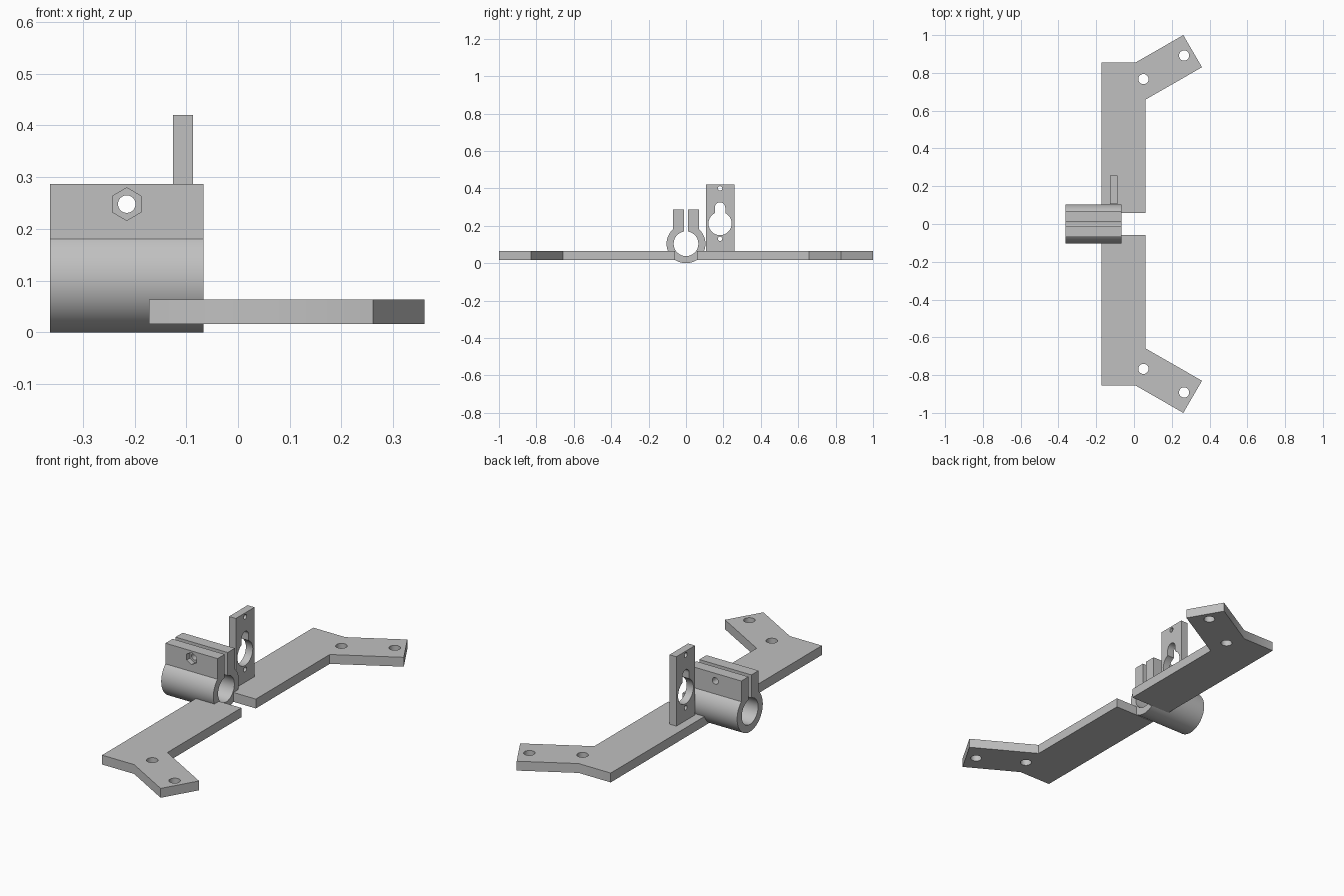
import bpy, bmesh
from math import sin, cos, radians, asin, sqrt, degrees
from mathutils import Vector

cube = bpy.data.objects.get("Cube")
if cube:
    bpy.data.objects.remove(cube, do_unlink=True)

grey = bpy.data.materials.new("plain grey")
grey.use_nodes = True
colour = (0.53, 0.53, 0.53, 1)
grey.diffuse_color = colour
grey.node_tree.nodes["Principled BSDF"].inputs["Base Color"].default_value = colour


def arc(cx, cy, r, start=0, end=360, n=48):
    """Points along an arc; a full turn leaves out the repeated last point."""
    last = n if end - start >= 360 else n + 1
    angles = [radians(start + (end - start) * i / n) for i in range(last)]
    return [(cx + r * cos(a), cy + r * sin(a)) for a in angles]


def prism(name, outline, axis, low, high):
    """Extrude a 2D outline along an axis between two positions."""
    def place(p, d):
        a, b = p
        return {"X": (d, a, b), "Y": (a, d, b), "Z": (a, b, d)}[axis]
    bm = bmesh.new()
    face = bm.faces.new([bm.verts.new(place(p, low)) for p in outline])
    new = bmesh.ops.extrude_face_region(bm, geom=[face])["geom"]
    shift = Vector(place((0, 0), high - low))
    bmesh.ops.translate(bm, vec=shift, verts=[g for g in new if isinstance(g, bmesh.types.BMVert)])
    bmesh.ops.recalc_face_normals(bm, faces=bm.faces)
    mesh = bpy.data.meshes.new(name)
    bm.to_mesh(mesh)
    bm.free()
    mesh.materials.append(grey)
    obj = bpy.data.objects.new(name, mesh)
    bpy.context.collection.objects.link(obj)
    return obj


def activate(obj):
    bpy.ops.object.select_all(action="DESELECT")
    obj.select_set(True)
    bpy.context.view_layer.objects.active = obj


def cut(obj, outline, axis, low, high):
    """Cut a prism-shaped opening out of a part."""
    cutter = prism("cutter", outline, axis, low, high)
    cutter.hide_render = True
    mod = obj.modifiers.new("opening", "BOOLEAN")
    mod.operation, mod.solver, mod.object = "DIFFERENCE", "EXACT", cutter
    activate(obj)
    bpy.ops.object.modifier_apply(modifier=mod.name)
    bpy.data.objects.remove(cutter, do_unlink=True)


def finish(obj):
    activate(obj)
    bpy.ops.object.shade_smooth_by_angle(angle=radians(30))


# Split tube clamp with two upright ears
R, BORE, EAR, SLIT, TOP, CZ = 0.104, 0.066, 0.07, 0.012, 0.287, 0.104
outer = degrees(asin(EAR / R))
inner = degrees(asin(SLIT / BORE))
profile = arc(0, CZ, R, 90 + outer, 450 - outer, 72)
profile += [(EAR, TOP), (SLIT, TOP)]
profile += arc(0, CZ, BORE, 450 - inner, 90 + inner, 64)
profile += [(-SLIT, TOP), (-EAR, TOP)]
clamp = prism("tube_clamp", profile, "X", -0.363, -0.067)

# Bolt hole and hexagonal nut pocket in the front ear
BX, BZ = -0.215, 0.248
cut(clamp, arc(BX, BZ, 0.017, n=32), "Y", -0.2, 0.2)
cut(clamp, arc(BX, BZ, 0.0315, 30, 390, 6), "Y", -0.2, -0.045)
finish(clamp)

# Flat cranked arms on both sides
for side, label in ((1, "back"), (-1, "front")):
    shape = [(-0.172, 0.059), (-0.172, 0.856), (0.01, 0.856), (0.261, 1.0),
             (0.36, 0.83), (0.06, 0.658), (0.06, 0.059)]
    arm = prism(label + "_arm", [(x, side * y) for x, y in shape], "Z", 0.016, 0.064)
    for hx, hy in ((0.05, 0.767), (0.265, 0.892)):
        cut(arm, arc(hx, side * hy, 0.027, n=32), "Z", -0.1, 0.2)
    finish(arm)

# Upright bracket with a keyhole opening and two screw holes
KY, KZ, KR, SLOT = 0.182, 0.212, 0.062, 0.028
bracket = prism("upright_bracket", [(0.107, 0.06), (0.258, 0.06), (0.258, 0.42), (0.107, 0.42)],
                "X", -0.126, -0.087)
half = degrees(asin(SLOT / KR))
keyhole = arc(KY, KZ, KR, 90 + half, 450 - half) + arc(KY, 0.297, SLOT, 0, 180, 20)
cut(bracket, keyhole, "X", -0.3, 0.1)
for z in (0.13, 0.4):
    cut(bracket, arc(KY, z, 0.012, n=24), "X", -0.3, 0.1)
finish(bracket)
